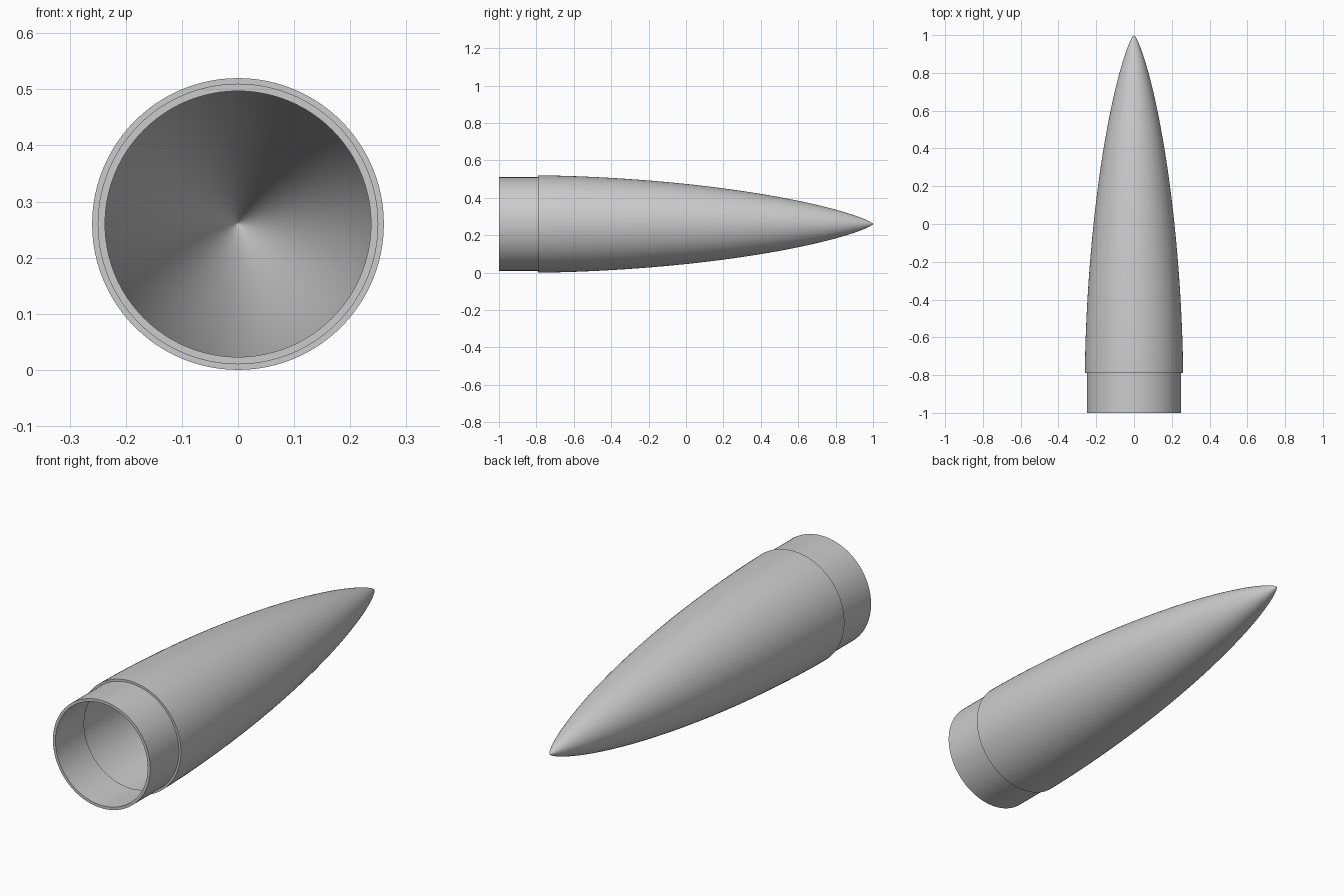
import bpy, bmesh, math
from mathutils import Matrix, Vector

cube = bpy.data.objects.get("Cube")
if cube:
    bpy.data.objects.remove(cube, do_unlink=True)

BASE, STEP, TIP = -1.0, -0.79, 1.0
RADIUS, COLLAR, BORE = 0.26, 0.25, 0.237
WALL = RADIUS - 0.247
SEGMENTS, RINGS = 96, 40


def ogive(radius, tip):
    """Low-drag curve from the shoulder (full radius) to the tip."""
    points = []
    for i in range(RINGS + 1):
        a = math.pi * (1 - i / RINGS)
        y = tip - (tip - STEP) * (1 - math.cos(a)) / 2
        area = (a - math.sin(2 * a) / 2 + math.sin(a) ** 3 / 3) / math.pi
        points.append((radius * math.sqrt(max(area, 0)), y))
    return points


# Closed wall profile: inner tip, bore, rim, collar, shoulder, outer tip
inner = ogive(RADIUS - WALL, TIP - 3 * WALL)[::-1]
outer = ogive(RADIUS, TIP)
profile = inner + [(BORE, STEP), (BORE, BASE), (COLLAR, BASE), (COLLAR, STEP)] + outer

# Revolve the wall about the long axis
bm = bmesh.new()
verts = [bm.verts.new((r, y, RADIUS)) for r, y in profile]
edges = [bm.edges.new(pair) for pair in zip(verts, verts[1:])]
bmesh.ops.spin(bm, geom=verts + edges, cent=(0, 0, RADIUS), axis=(0, 1, 0),
               angle=math.tau, steps=SEGMENTS, use_merge=True)
bmesh.ops.remove_doubles(bm, verts=bm.verts, dist=0.00005)
bmesh.ops.recalc_face_normals(bm, faces=bm.faces)
mesh = bpy.data.meshes.new("nose_cone")
bm.to_mesh(mesh)
bm.free()
cone = bpy.data.objects.new("nose_cone", mesh)
bpy.context.collection.objects.link(cone)

# Plain grey finish
grey = bpy.data.materials.new("light_grey")
grey.use_nodes = True
colour = (0.6, 0.6, 0.6, 1)
grey.diffuse_color = colour
grey.node_tree.nodes["Principled BSDF"].inputs["Base Color"].default_value = colour
mesh.materials.append(grey)

bpy.ops.object.select_all(action="DESELECT")
cone.select_set(True)
bpy.context.view_layer.objects.active = cone
bpy.ops.object.shade_smooth_by_angle(angle=math.radians(30))
